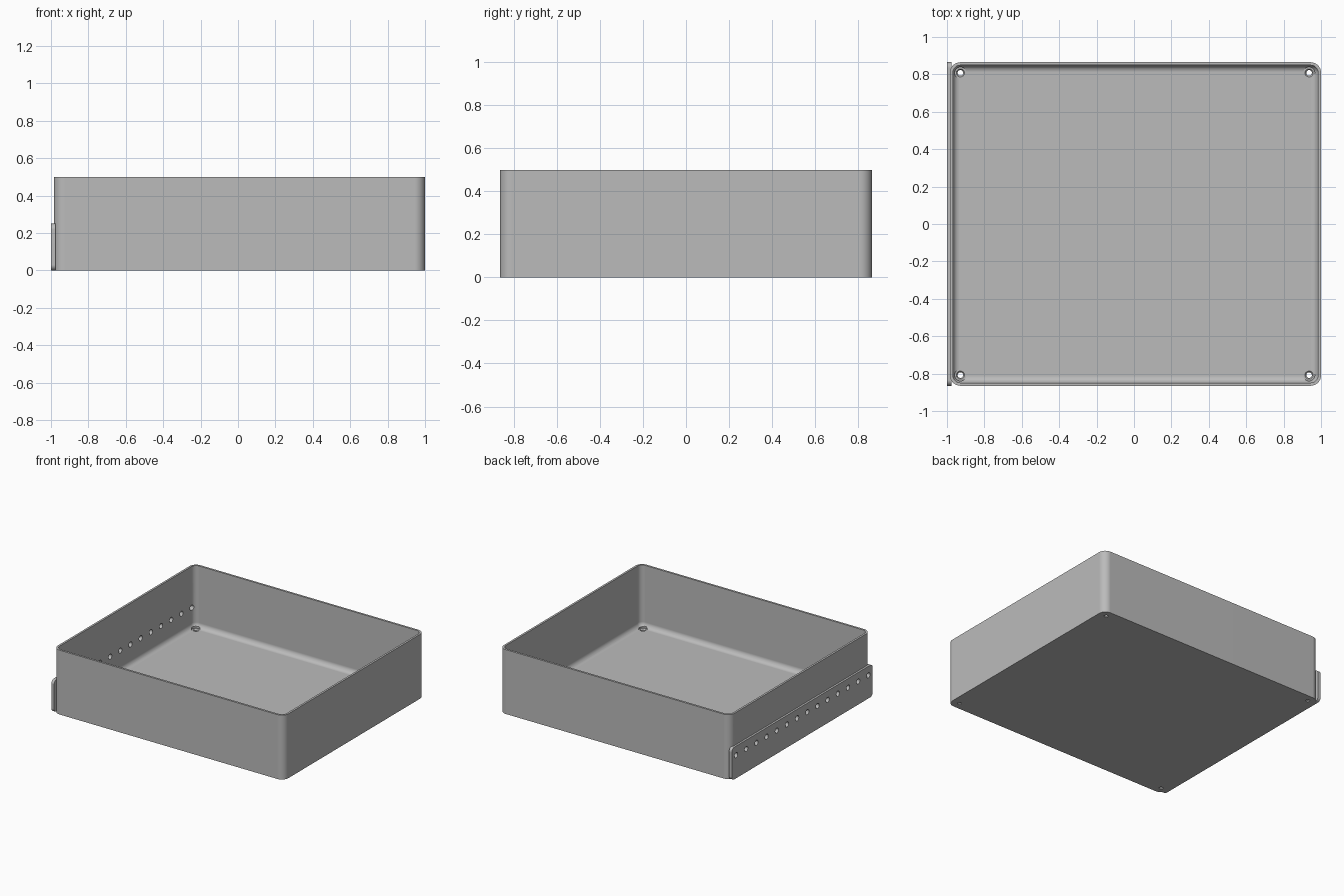
import bpy, bmesh, math
from mathutils import Matrix, Vector

cube = bpy.data.objects.get("Cube")
if cube:
    bpy.data.objects.remove(cube, do_unlink=True)

grey = bpy.data.materials.new("plain grey")
grey.use_nodes = True
colour = (0.5, 0.5, 0.5, 1)
grey.diffuse_color = colour
grey.node_tree.nodes["Principled BSDF"].inputs["Base Color"].default_value = colour

# Main sizes
HALF_Y, HEIGHT, WALL, FLOOR = 0.865, 0.5, 0.016, 0.02
BOX_X, HALF_X = 0.008, 0.992
CORNER, FILLET = 0.056, 0.039
STRIP_BACK, STRIP_TOP = -0.976, 0.25


def rounded_rect(hx, hy, r, steps=8):
    """Outline of a rounded rectangle, anticlockwise."""
    points = []
    for quarter, (sx, sy) in enumerate([(1, 1), (-1, 1), (-1, -1), (1, -1)]):
        for i in range(steps + 1):
            a = (quarter + i / steps) * math.pi / 2
            points.append((sx * (hx - r) + r * math.cos(a),
                           sy * (hy - r) + r * math.sin(a)))
    return points


def loft(bm, rings):
    """Skin a list of equal-length point rings and cap both ends."""
    rings = [[bm.verts.new(p) for p in ring] for ring in rings]
    for low, high in zip(rings, rings[1:]):
        for i in range(len(low)):
            j = (i + 1) % len(low)
            bm.faces.new((low[i], low[j], high[j], high[i]))
    bm.faces.new(rings[0])
    bm.faces.new(rings[-1])


def make_object(name, bm):
    bmesh.ops.recalc_face_normals(bm, faces=bm.faces)
    mesh = bpy.data.meshes.new(name)
    bm.to_mesh(mesh)
    bm.free()
    mesh.materials.append(grey)
    obj = bpy.data.objects.new(name, mesh)
    bpy.context.collection.objects.link(obj)
    return obj


# Tray: outer wall up, rim over, inner wall down, filleted floor
def tray_ring(inset, z):
    outline = rounded_rect(HALF_X - inset, HALF_Y - inset, CORNER - inset)
    return [(BOX_X + x, y, z) for x, y in outline]


rings = [tray_ring(0, 0), tray_ring(0, HEIGHT), tray_ring(WALL, HEIGHT)]
for i in range(9):
    a = i / 8 * math.pi / 2
    rings.append(tray_ring(WALL + FILLET * (1 - math.cos(a)),
                           FLOOR + FILLET * (1 - math.sin(a))))
bm = bmesh.new()
loft(bm, rings)
tray = make_object("tray", bm)

# Mounting strip on the right side, with rounded corners
bm = bmesh.new()
outline = rounded_rect(HALF_Y, STRIP_TOP / 2, 0.03)
loft(bm, [[(x, y, z + STRIP_TOP / 2) for y, z in outline] for x in (-1, STRIP_BACK)])
strip = make_object("mounting_strip", bm)

# Cutter for the row of side holes
bm = bmesh.new()
for i in range(14):
    place = Matrix.Translation((-0.98, -0.8125 + i * 0.125, 0.18))
    bmesh.ops.create_cone(bm, cap_ends=True, segments=20, radius1=0.02, radius2=0.02,
                          depth=0.1, matrix=place @ Matrix.Rotation(math.pi / 2, 4, "Y"))
side_holes = make_object("side_hole_cutter", bm)

# Cutter for the countersunk screw holes in the floor corners
profile = [(0.015, -0.02), (0.015, 0.008), (0.022, 0.018), (0.031, 0.018), (0.031, 0.1)]
bm = bmesh.new()
for sx in (-1, 1):
    for sy in (-1, 1):
        loft(bm, [[(0.004 + sx * 0.932 + r * math.cos(k * math.tau / 24),
                    sy * 0.808 + r * math.sin(k * math.tau / 24), z)
                   for k in range(24)] for r, z in profile])
floor_holes = make_object("floor_hole_cutter", bm)


def cut(obj, cutter):
    mod = obj.modifiers.new("holes", "BOOLEAN")
    mod.operation = "DIFFERENCE"
    mod.solver = "EXACT"
    mod.object = cutter
    bpy.context.view_layer.objects.active = obj
    bpy.ops.object.modifier_apply(modifier=mod.name)


cut(tray, side_holes)
cut(tray, floor_holes)
cut(strip, side_holes)
for cutter in (side_holes, floor_holes):
    bpy.data.objects.remove(cutter, do_unlink=True)

# Smooth the rounded parts and keep the flats flat
for obj in (tray, strip):
    bpy.ops.object.select_all(action="DESELECT")
    obj.select_set(True)
    bpy.context.view_layer.objects.active = obj
    bpy.ops.object.shade_smooth_by_angle(angle=math.radians(30))
    weighted = obj.modifiers.new("flat faces", "WEIGHTED_NORMAL")
    weighted.keep_sharp = True
